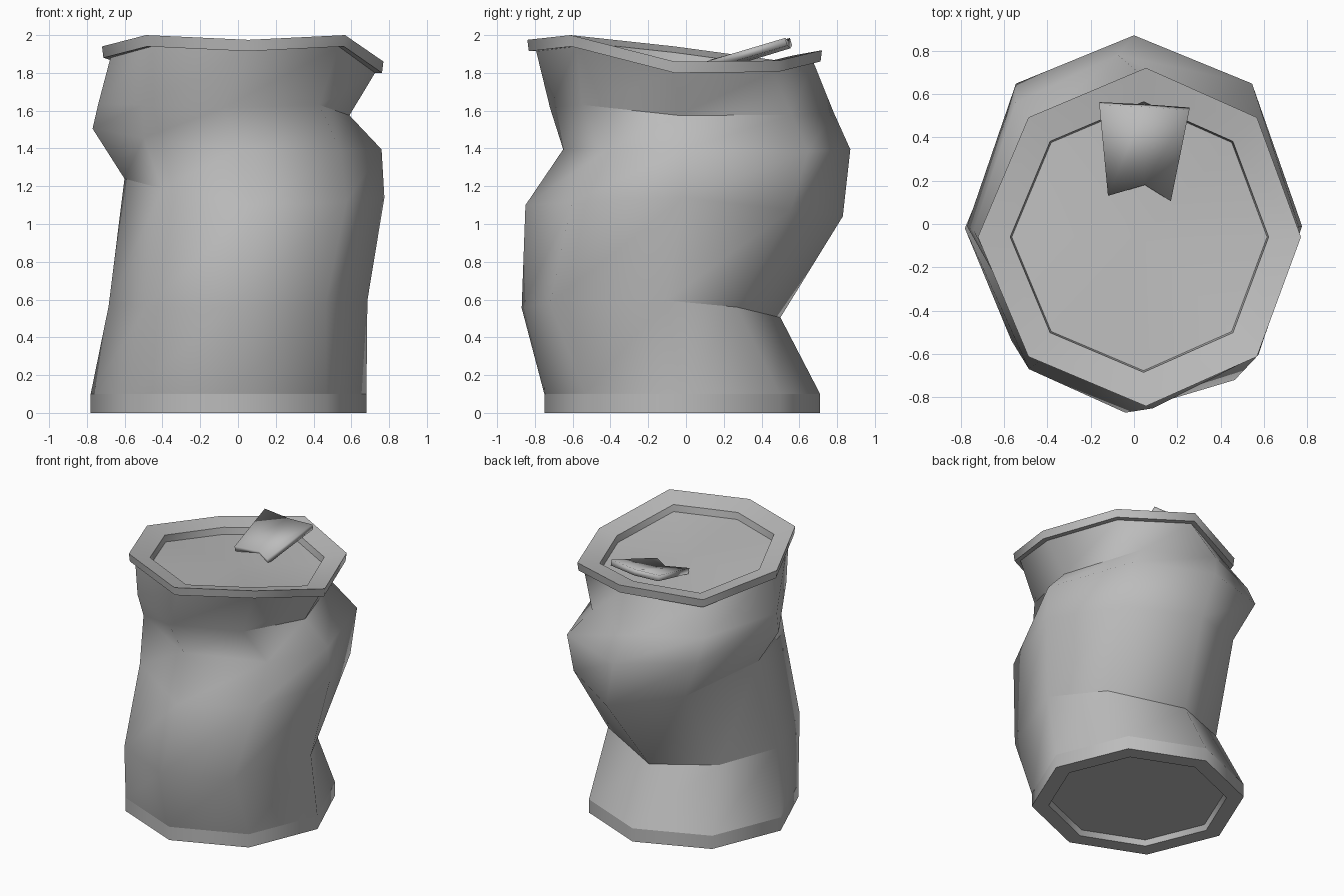
import bpy, bmesh
from math import cos, sin, pi, radians
from mathutils import Vector

SIDES = 8
if "Cube" in bpy.data.objects:
    bpy.data.objects.remove(bpy.data.objects["Cube"])

metal = bpy.data.materials.new("grey_metal")
metal.use_nodes = True
colour = (0.5, 0.5, 0.5, 1)
metal.diffuse_color = colour
metal.node_tree.nodes["Principled BSDF"].inputs["Base Color"].default_value = colour


def ring(cx, cy, rx, ry, z, tilt_x=0, tilt_y=0, saddle=0, dents=()):
    """Octagonal cross-section, tilted and warped, with single corners pushed."""
    pts = []
    for i in range(SIDES):
        a = 2 * pi * i / SIDES
        h = z + tilt_x * cos(a) + tilt_y * sin(a) + saddle * cos(2 * a)
        pts.append(Vector((cx + rx * cos(a), cy + ry * sin(a), h)))
    for i, push in dents:
        pts[i] += Vector(push)
    return pts


def finish(name, bm, angle=55):
    bmesh.ops.recalc_face_normals(bm, faces=bm.faces)
    mesh = bpy.data.meshes.new(name)
    bm.to_mesh(mesh)
    bm.free()
    mesh.materials.append(metal)
    obj = bpy.data.objects.new(name, mesh)
    bpy.context.collection.objects.link(obj)
    bpy.ops.object.select_all(action="DESELECT")
    obj.select_set(True)
    bpy.context.view_layer.objects.active = obj
    bpy.ops.object.shade_smooth_by_angle(angle=radians(angle))
    return obj


def loft(name, rings, cap_z=None, creases=(), angle=55):
    """Skin a stack of rings; cap_z closes the last one, creases are (ring, sides)."""
    bm = bmesh.new()
    loops = [[bm.verts.new(p) for p in r] for r in rings]
    for low, high in zip(loops, loops[1:]):
        for i in range(SIDES):
            j = (i + 1) % SIDES
            bm.faces.new((low[i], low[j], high[j], high[i]))
    if cap_z is not None:
        mid = sum(rings[-1], Vector()) / SIDES
        hub = bm.verts.new((mid.x, mid.y, cap_z))
        for i in range(SIDES):
            bm.faces.new((loops[-1][i], loops[-1][(i + 1) % SIDES], hub))
    for level, sides in creases:
        for i in sides:
            bm.edges.get((loops[level][i], loops[level][(i + 1) % SIDES])).smooth = False
    return finish(name, bm, angle)


# Bent lid heights around the rim, starting at +x
RIM_Z = [1.86, 1.865, 1.92, 1.865, 1.94, 2.0, 1.975, 2.0]
RIM_MEAN = sum(RIM_Z) / SIDES


def rim_ring(scale, drop, bend=1):
    pts = ring(0.025, -0.06, 0.745 * scale, 0.78 * scale, 0)
    for p, z in zip(pts, RIM_Z):
        p.x += 0.03 * ((p.y + 0.06) / 0.78) ** 2
        p.z = RIM_MEAN + (z - RIM_MEAN) * bend - drop
    return pts


# Crumpled body
base = (-0.05, -0.02, 0.73, 0.73)
loft("can_body", [
    ring(*base, 0.1),
    ring(0, -0.185, 0.685, 0.685, 0.56, 0.015, -0.015, 0.02,
         [(0, (0, 0.08, 0)), (1, (-0.02, -0.03, 0)), (2, (-0.04, 0, -0.02)),
          (4, (0, 0.08, 0)), (6, (-0.04, 0, 0)), (7, (-0.02, -0.05, 0))]),
    ring(0.087, -0.01, 0.688, 0.84, 1.13, -0.05, -0.03, 0.06,
         [(1, (-0.02, -0.03, 0))]),
    ring(0, 0.11, 0.77, 0.76, 1.42, -0.05, 0, 0.025,
         [(0, (-0.01, -0.12, 0)), (4, (0, -0.12, 0.01)), (5, (0.045, 0.01, 0))]),
    ring(-0.075, 0.03, 0.665, 0.75, 1.605, -0.03, -0.01, 0,
         [(0, (0, -0.07, 0)), (4, (0, -0.06, 0)), (5, (0.04, 0.02, 0)),
          (7, (0.035, -0.05, 0.04))]),
    rim_ring(0.94, 0.06),
], creases=[(1, (0, 1, 2, 3)), (2, (3, 4)), (4, (7, 0))], angle=85)

# Bottom band with recessed underside
x, y, r, _ = base
loft("bottom_rim", [
    ring(*base, 0.1),
    ring(*base, 0),
    ring(x, y, r * 0.84, r * 0.84, 0),
    ring(x, y, r * 0.82, r * 0.82, 0.04),
], cap_z=0.04)

# Lid rim and sunken top
loft("lid", [
    rim_ring(0.94, 0.06),
    rim_ring(0.99, 0.06),
    rim_ring(1, 0),
    rim_ring(0.8, 0.03, 0.8),
    rim_ring(0.79, 0.08, 0.8),
], cap_z=1.845)

# Folded pull tab with a notched front edge
bm = bmesh.new()
front = [(-0.12, 0.13, 1.87), (0.05, 0.18, 1.86), (0.17, 0.105, 1.86)]
back = [(-0.16, 0.55, 1.985), (0.05, 0.54, 1.97), (0.255, 0.525, 1.985)]
under = Vector((0, 0.012, -0.04))
top = [[bm.verts.new(p) for p in row] for row in (front, back)]
low = [[bm.verts.new(Vector(p) + under) for p in row] for row in (front, back)]
for i in range(2):
    for f, b in (top, low):
        bm.faces.new((f[i], f[i + 1], b[i + 1], b[i]))
    for k in range(2):
        bm.faces.new((top[k][i], top[k][i + 1], low[k][i + 1], low[k][i]))
for i in (0, 2):
    bm.faces.new((top[0][i], top[1][i], low[1][i], low[0][i]))
finish("pull_tab", bm, angle=180)
